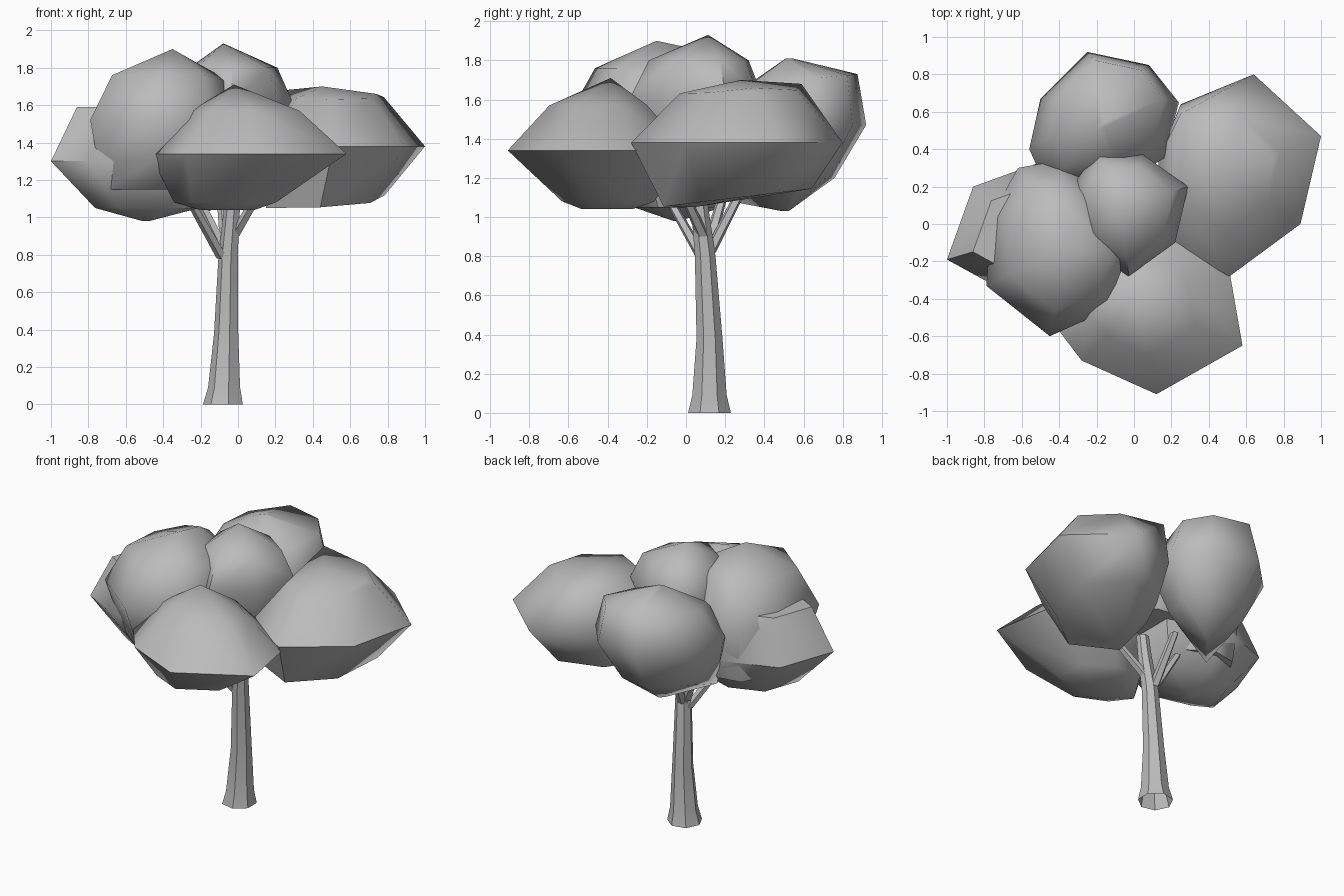
import bpy, bmesh, math
from mathutils import Vector

if "Cube" in bpy.data.objects:
    bpy.data.objects.remove(bpy.data.objects["Cube"])

grey = bpy.data.materials.new("plain grey")
grey.diffuse_color = (0.5, 0.5, 0.5, 1)
grey.use_nodes = True
grey.node_tree.nodes["Principled BSDF"].inputs["Base Color"].default_value = grey.diffuse_color


def finish(name, bm, angle):
    mesh = bpy.data.meshes.new(name)
    bm.to_mesh(mesh)
    bm.free()
    ob = bpy.data.objects.new(name, mesh)
    bpy.context.collection.objects.link(ob)
    mesh.materials.append(grey)
    bpy.ops.object.select_all(action='DESELECT')
    ob.select_set(True)
    bpy.context.view_layer.objects.active = ob
    bpy.ops.object.shade_smooth_by_angle(angle=math.radians(angle))


def foliage(name, outline, levels, bumps=(), angle=58):
    """Faceted clump: a plan outline scaled at levels of (z, scale, dx, dy, tilt), plus corner bumps."""
    bm = bmesh.new()
    c = sum((Vector(p) for p in outline), Vector((0, 0))) / len(outline)
    for z, s, dx, dy, tilt in levels:
        for p in outline:
            q = (Vector(p) - c) * s
            bm.verts.new((c.x + q.x + dx, c.y + q.y + dy, z + tilt * q.y))
    for p in bumps:
        bm.verts.new(p)
    bmesh.ops.remove_doubles(bm, verts=bm.verts, dist=0.03)
    bmesh.ops.convex_hull(bm, input=bm.verts)
    loose = [v for v in bm.verts if not v.link_faces]
    bmesh.ops.delete(bm, geom=loose, context='VERTS')
    bmesh.ops.recalc_face_normals(bm, faces=bm.faces)
    finish(name, bm, angle)


def limb(name, stations, sides):
    """Tapered open limb through stations of (x, y, z, radius)."""
    bm = bmesh.new()
    rings = []
    for x, y, z, r in stations:
        rings.append([bm.verts.new((x + r * math.cos(math.tau * (i + .5) / sides),
                                    y + r * math.sin(math.tau * (i + .5) / sides), z))
                      for i in range(sides)])
    for a, b in zip(rings, rings[1:]):
        for i in range(sides):
            j = (i + 1) % sides
            bm.faces.new((a[i], a[j], b[j], b[i]))
    bm.faces.new(rings[-1])
    finish(name, bm, 30)


# Trunk and branches
limb("trunk", [(-.075, .12, 0, .112), (-.07, .12, .09, .09), (-.06, .12, .38, .068),
               (-.05, .098, .8, .054), (-.03, .07, 1.05, .045), (-.02, .06, 1.2, .04)], 7)
for name, start, end in (("left_branch", (-.08, .09, .78), (-.25, -.08, 1.08)),
                         ("right_branch", (-.02, .09, .9), (.12, -.02, 1.14)),
                         ("back_branch", (-.06, .12, .82), (-.09, .29, 1.15)),
                         ("back_left_branch", (-.08, .11, .84), (-.2, .18, 1.08))):
    limb(name, [(*start, .034), (*end, .027)], 5)

# Wide flat clumps
foliage("right_foliage",
        [(.64, .8), (1, .47), (.89, 0), (.51, -.28), (.15, -.08), (.13, .35), (.25, .64)],
        [(1.1, .7, -.07, 0, .12), (1.38, 1, 0, 0, 0), (1.64, .55, 0, 0, .03)],
        [(.45, .28, 1.7), (.25, .59, 1.68), (.74, .35, 1.66), (.15, .04, 1.05)])
foliage("front_foliage",
        [(.12, -.91), (.58, -.65), (.51, -.25), (.2, 0), (-.2, -.05), (-.47, -.48), (-.28, -.73)],
        [(1.04, .28, -.12, .04, 0), (1.08, .52, -.13, .05, 0), (1.34, 1, 0, 0, 0),
         (1.57, .55, -.02, 0, 0), (1.71, .02, -.08, .06, 0)])
foliage("left_foliage",
        [(-1, -.19), (-.86, .2), (-.5, .33), (-.1, .2), (-.1, -.2), (-.4, -.4), (-.8, -.3)],
        [(.98, .05, .04, 0, 0), (1.05, .62, .06, 0, 0), (1.3, 1, 0, 0, 0),
         (1.59, .7, 0, 0, 0)], angle=48)

# Round upper clumps
foliage("upper_left_foliage",
        [(-.45, -.6), (-.79, -.33), (-.76, .05), (-.62, .3), (-.4, .34), (-.18, .2),
         (-.02, -.15), (-.12, -.45)],
        [(1.15, .74, -.03, .05, 0), (1.3, .88, 0, .03, 0), (1.52, 1, 0, 0, 0),
         (1.76, .74, .02, 0, 0)],
        [(-.35, -.15, 1.9), (-.35, .08, 1.85), (-.07, -.18, 1.73)])
foliage("top_foliage",
        [(-.33, .2), (-.2, .39), (.05, .37), (.29, .2), (.22, -.1), (-.03, -.28), (-.28, -.1)],
        [(1.3, .6, 0, 0, 0), (1.62, 1, 0, 0, 0), (1.8, .76, 0, 0, 0),
         (1.93, .02, -.04, .01, 0)])
foliage("back_foliage",
        [(-.25, .92), (.08, .85), (.24, .65), (.16, .35), (-.1, .2), (-.46, .18),
         (-.56, .4), (-.5, .67)],
        [(1.03, .05, 0, -.02, 0), (1.2, .64, 0, -.02, 0), (1.47, 1, 0, 0, 0),
         (1.7, .76, .02, .05, .1), (1.81, .05, 0, 0, 0)],
        [(-.4, .23, 1.08)], angle=65)
